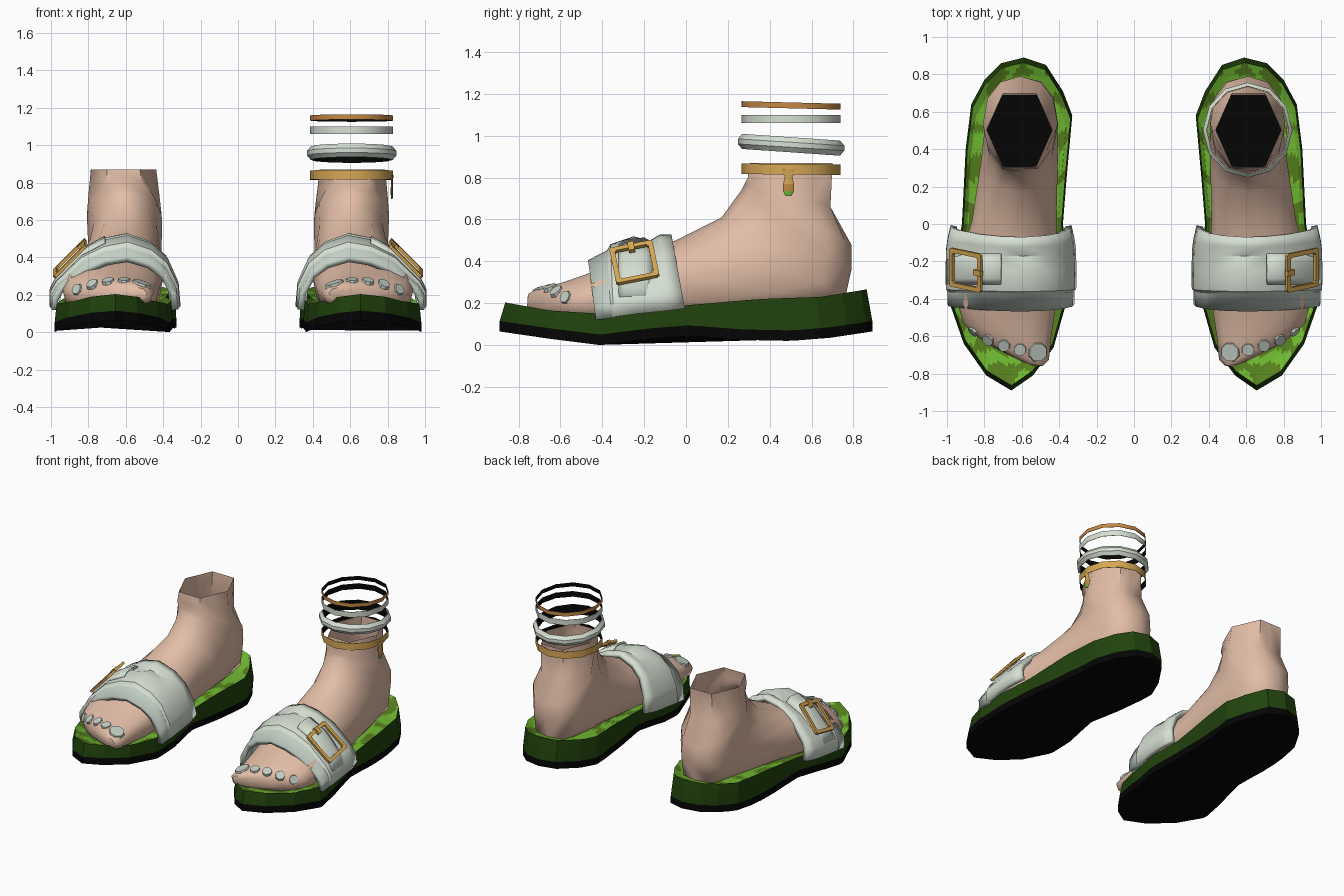
import bpy, bmesh, math
from mathutils import Vector, Matrix, noise
from mathutils.bvhtree import BVHTree

if "Cube" in bpy.data.objects:
    bpy.data.objects.remove(bpy.data.objects["Cube"])


def material(name, r, g, b):
    m = bpy.data.materials.new(name)
    m.use_nodes = True
    m.diffuse_color = (r, g, b, 1)
    node = m.node_tree.nodes["Principled BSDF"]
    node.inputs["Base Color"].default_value = (r, g, b, 1)
    node.inputs["Roughness"].default_value = 0.8
    return m


SKIN = material("skin", .76, .51, .385)
PALE = material("pale_leather", .68, .75, .66)
GREY = material("soft_grey", .54, .62, .55)
DARK = material("dark_green", .015, .056, .004)
LIME = material("leaf_green", .16, .48, .03)
OLIVE = material("olive_green", .09, .21, .012)
GOLD = material("gold", .68, .39, .09)
AMBER = material("amber", .56, .25, .06)
BLACK = material("black", .0015, .0015, .0015)


def finish(name, bm, mats, smooth=40, pair=True, shell=0, recalc=True):
    """Make the left object and, when paired, its mirrored right twin."""
    if recalc:
        bmesh.ops.recalc_face_normals(bm, faces=bm.faces)
    for side in (("left", "right") if pair else ("left",)):
        if side == "right":
            bmesh.ops.scale(bm, vec=(-1, 1, 1), verts=bm.verts)
            bmesh.ops.reverse_faces(bm, faces=bm.faces)
        me = bpy.data.meshes.new(side + "_" + name)
        bm.to_mesh(me)
        for m in mats:
            me.materials.append(m)
        if smooth:
            me.shade_smooth()
            me.set_sharp_from_angle(angle=math.radians(smooth))
        ob = bpy.data.objects.new(side + "_" + name, me)
        bpy.context.collection.objects.link(ob)
        if shell:
            mod = ob.modifiers.new("thickness", "SOLIDIFY")
            mod.thickness, mod.offset = shell, 0
    bm.free()


def loft(bm, rows, closed=True, mats=None):
    """Skin a list of equally long point rows."""
    vs = [[bm.verts.new(p) for p in row] for row in rows]
    n = len(rows[0])
    for j in range(len(vs) - 1):
        for i in range(n if closed else n - 1):
            k = (i + 1) % n
            f = bm.faces.new((vs[j][i], vs[j][k], vs[j + 1][k], vs[j + 1][i]))
            f.material_index = mats[j] if mats else 0
    return vs


def lookup(table, y):
    for (a, za), (b, zb) in zip(table, table[1:]):
        if y <= b:
            return za + (zb - za) * max(0, (y - a) / (b - a))
    return table[-1][1]


# Sole: wavy platform with black tread, green wall and mottled footbed
outline = [(.59, .89), (.47, .85), (.38, .71), (.33, .58), (.36, .25), (.38, 0),
           (.35, -.25), (.37, -.45), (.43, -.66), (.54, -.81), (.656, -.89),
           (.79, -.81), (.91, -.64), (.98, -.44), (.965, -.25), (.92, 0),
           (.9, .4), (.87, .64), (.8, .77), (.71, .86)]
under = [(-.89, .065), (-.65, .03), (-.41, 0), (-.17, .03), (.02, .045),
         (.26, .025), (.5, .02), (.69, .035), (.89, .065)]
over = [(-.87, .205), (-.65, .165), (-.41, .15), (0, .19), (.35, .22), (.64, .23), (.87, .267)]
fine = []
for a, b in zip(outline, outline[1:] + outline[:1]):
    fine += [Vector(a).lerp(Vector(b), i / 6) for i in range(6)]
mid = Vector((.64, 0))


def sole_row(scale, table, dz):
    pts = [mid + (p - mid) * scale for p in fine]
    return [(p.x, p.y, lookup(table, p.y) + dz) for p in pts]


bm = bmesh.new()
rows = [sole_row(1, under, 0), sole_row(1, under, .05), sole_row(.97, over, 0)]
rows += [sole_row(s, over, -min(.02, (.97 - s) / 4))
         for s in (.945, .92, .895, .87, .845, .82, .79, .75, .7, .5)]
vs = loft(bm, rows, mats=[0, 1] + [2] * 10)
bm.faces.new(vs[0]).material_index = 0
bm.faces.new(vs[-1]).material_index = 2
for f in bm.faces:
    c = f.calc_center_median()
    if f.material_index == 2:
        bias = .3 if c.y < -.6 else .2 if c.y < .3 else .0
        if noise.noise(Vector((c.x * 9, c.y * 9, 3))) + bias > .15:
            f.material_index = 3
finish("sole", bm, [BLACK, DARK, LIME, OLIVE], smooth=15)

# Foot: rings swept from the toes, turning up into the open ankle
# top/front (y, z), bottom/back (y, z), centre x, half width, toe slant, squareness
foot = [((-.755, .25), (-.76, .17), .625, .14, .5, .7),
        ((-.725, .272), (-.73, .14), .655, .2, .45, .6),
        ((-.62, .30), (-.62, .13), .68, .235, .25, .55),
        ((-.45, .35), (-.45, .12), .68, .26, .05, .55),
        ((-.20, .45), (-.20, .13), .665, .265, 0, .55),
        ((-.05, .50), (.10, .15), .64, .225, 0, .55),
        ((.17, .61), (.52, .17), .612, .205, 0, .65),
        ((.235, .70), (.755, .20), .605, .195, 0, .75),
        ((.265, .74), (.79, .36), .605, .2, 0, .85),
        ((.28, .77), (.79, .48), .608, .2, 0, .9),
        ((.295, .80), (.69, .66), .61, .19, 0, 1),
        ((.305, .87), (.70, .87), .612, .175, 0, 1)]
rows = []
for n, (top, bottom, cx, hw, slant, square) in enumerate(foot):
    row = []
    for i in range(12):
        t = math.tau * i / 12
        c, s = math.cos(t), math.sin(t)
        if n >= len(foot) - 2:
            # hexagonal ankle opening
            c = max(-1, min(1, c / math.cos(math.pi / 6)))
            s = 0 if i % 6 == 0 else math.copysign(1 - abs(c) / 2, s)
        elif c < 0:
            s = math.copysign(abs(s) ** square, s)
            c = -abs(c) ** square
        p = Vector(bottom).lerp(Vector(top), (c + 1) / 2)
        x = cx + hw * s
        row.append((x, p.x + slant * max(x - .55, 0), p.y))
    rows.append(row)
bm = bmesh.new()
vs = loft(bm, rows)
bm.faces.new(vs[0])
bmesh.ops.recalc_face_normals(bm, faces=bm.faces)
surface = BVHTree.FromBMesh(bm)
finish("foot", bm, [SKIN], smooth=60)

# Dark floor inside the hollow ankle
bm = bmesh.new()
bmesh.ops.create_circle(bm, cap_ends=True, segments=12, radius=1,
                        matrix=Matrix.Translation((.61, .5, .34)) @ Matrix.Diagonal((.18, .22, 1, 1)))
finish("ankle_floor", bm, [BLACK], smooth=0, recalc=False)

# Toenails laid on the skin
bm = bmesh.new()
for x, y, r in ((.515, -.685, .056), (.61, -.672, .037), (.695, -.65, .036),
                (.78, -.62, .036), (.86, -.575, .034)):
    hit, normal, _, _ = surface.ray_cast(Vector((x, y, 1)), Vector((0, 0, -1)))
    if hit:
        turn = Vector((0, 0, 1)).rotation_difference(normal).to_matrix().to_4x4()
        spin = Matrix.Rotation(math.pi / 8, 4, "Z")
        bmesh.ops.create_cone(bm, cap_ends=True, segments=8, radius1=r, radius2=r * .9, depth=.018,
                              matrix=Matrix.Translation(hit) @ turn @ spin)
finish("toenails", bm, [GREY])

# Strap: arched band over the instep with a grey lower front lip
arch = [(.325, .15), (.335, .27), (.39, .40), (.47, .475), (.59, .52), (.71, .495),
        (.83, .43), (.96, .29), (.99, .23), (.99, .15)]


def arch_row(points, y0, y1, low, peak, wide):
    """One arch across the foot; y0, low at its feet and y1, peak at its crown."""
    row = []
    for x, z in points:
        h = (z - .15) / .37
        row.append((.655 + (x - .655) * wide, y0 + (y1 - y0) * h, low + (peak - low) * h))
    return row


bands = [(-.43, -.46, .12, .39, .965), (-.35, -.365, .13, .44, .975), (-.34, -.35, .135, .468, 1),
         (-.23, -.25, .15, .502, 1), (-.13, -.17, .16, .482, .99), (-.08, -.12, .165, .512, .97),
         (-.01, -.07, .175, .512, .92)]
bm = bmesh.new()
loft(bm, [arch_row(arch, *b) for b in bands], closed=False, mats=[1] + [0] * 5)
finish("strap", bm, [PALE, GREY], smooth=35, shell=.035)

# Strap tab: a padded tongue under the buckle with a grey lower end
bm = bmesh.new()
loft(bm, [arch_row(arch[5:9], y, y, .15, peak, wide)
          for y, peak, wide in ((-.32, .5, 1.01), (-.29, .525, 1.03), (-.2, .535, 1.03), (-.16, .51, 1.01))],
     closed=False)
for f in bm.faces:
    f.material_index = int(f.calc_center_median().z < .29)
finish("strap_tab", bm, [PALE, GREY], smooth=60, shell=.012)

# Buckle: slanted square frame on the outer side
u = Vector((0, .205, .04)).normalized()
v = Vector((.17, .035, -.17)).normalized()
w = u.cross(v).normalized()
if w.x < 0:
    w = -w
frame = Matrix((u, v, w)).transposed().to_4x4()
frame.translation = Vector((.893, -.245, .388))
bm = bmesh.new()
rows = []
for lift, grow in ((0, 0), (.018, 0), (.018, -.024), (0, -.024), (0, 0)):
    hu, hv, cut = .105 + grow, .12 + grow, .01
    corners = []
    for su, sv in ((1, 1), (-1, 1), (-1, -1), (1, -1)):
        ends = [(su * hu, sv * (hv - cut)), (su * (hu - cut), sv * hv)]
        corners += ends if su * sv > 0 else ends[::-1]
    rows.append([frame @ Vector((a, b, lift)) for a, b in corners])
loft(bm, rows)
bmesh.ops.remove_doubles(bm, verts=bm.verts, dist=.0005)
bmesh.ops.create_cube(bm, size=1, matrix=frame @ Matrix.Translation((0, -.1, .015))
                      @ Matrix.Diagonal((.03, .055, .022, 1)))
finish("buckle", bm, [GOLD], smooth=0)


# Anklet rings: thin shells, dark on the inside
def ring(name, mat, z, profile, ry, tilt):
    """profile: (radius offset, height) pairs; the closing stretch is the inside."""
    bm = bmesh.new()
    rows = []
    for dr, h in profile:
        rows.append([(.608 + (ry - .015 + dr) * math.cos(t), .502 + (ry + dr) * math.sin(t),
                      z + h + tilt * math.sin(t)) for t in [math.tau * i / 12 for i in range(12)]])
    loft(bm, rows + rows[:1], mats=[0] * (len(rows) - 1) + [1])
    bmesh.ops.remove_doubles(bm, verts=bm.verts, dist=.0001)
    finish(name, bm, [mat, BLACK], pair=False, smooth=35)


def band(h):
    return [(-.003, -h), (0, -h), (0, h), (-.003, h)]


ring("top_anklet", AMBER, 1.145, band(.014), .237, -.006)
ring("thin_anklet", PALE, 1.08, band(.02), .237, 0)
ring("thick_anklet", PALE, .957, [(-.012, -.036), (-.008, -.036), (.012, -.012), (.012, .012),
                                  (-.008, .036), (-.012, .036)], .242, -.016)
ring("gold_anklet", GOLD, .84, band(.025), .237, -.002)

# Drop pendant with a green tip
bm = bmesh.new()
rows = [[(.823 + r * .25 * math.cos(t), .49 + r * math.sin(t), z)
         for t in [math.tau * i / 8 for i in range(8)]]
        for z, r in ((.84, .035), (.80, .018), (.77, .026), (.735, .026), (.712, .014))]
vs = loft(bm, rows, mats=[0, 0, 1, 2])
bm.faces.new(vs[0])
bm.faces.new(vs[-1]).material_index = 2
finish("pendant", bm, [GOLD, AMBER, LIME], pair=False)
